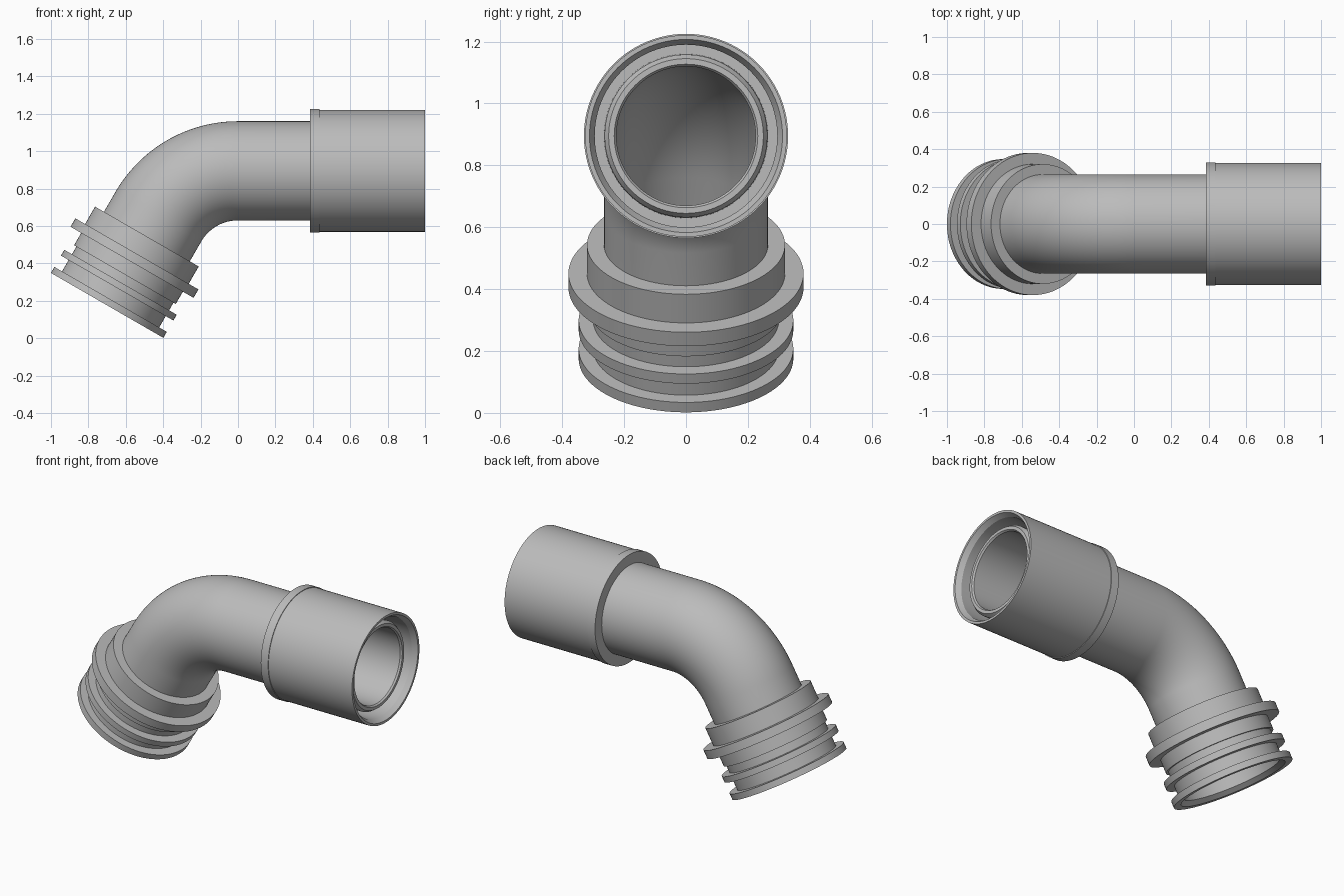
import bpy, bmesh, math
from mathutils import Vector

cube = bpy.data.objects.get("Cube")
if cube:
    bpy.data.objects.remove(cube, do_unlink=True)

SEGMENTS = 96
BEND_STEPS = 28
BEND = math.radians(60)
BEND_RADIUS = 0.492
AXIS_Z = 0.895
LEG = 0.547                            # straight length below the bend
ARC_END = LEG + BEND_RADIUS * BEND     # path length where x = 0
PIPE, BORE = 0.265, 0.225

grey = bpy.data.materials.new("plain grey")
grey.use_nodes = True
colour = (0.5, 0.5, 0.5, 1)
grey.diffuse_color = colour
grey.node_tree.nodes["Principled BSDF"].inputs["Base Color"].default_value = colour


def frame(s):
    """Centre and in-plane normal of the pipe at path length s."""
    on_arc = min(max(s, LEG), ARC_END)
    phi = BEND - (on_arc - LEG) / BEND_RADIUS
    tangent = Vector((math.cos(phi), 0, math.sin(phi)))
    normal = Vector((-math.sin(phi), 0, math.cos(phi)))
    centre = Vector((0, 0, AXIS_Z - BEND_RADIUS)) + normal * BEND_RADIUS
    return centre + tangent * (s - on_arc), normal


def sweep(name, *strips):
    """Skin rings of (path length, radius) into one smooth-shaded object."""
    bm = bmesh.new()
    side = Vector((0, 1, 0))
    for strip in strips:
        rings = []
        for s, r in strip:
            centre, normal = frame(s)
            angles = [math.tau * i / SEGMENTS for i in range(SEGMENTS)]
            rings.append([bm.verts.new(centre + r * (normal * math.cos(a) + side * math.sin(a)))
                          for a in angles])
        for low, high in zip(rings, rings[1:]):
            for i in range(SEGMENTS):
                j = (i + 1) % SEGMENTS
                bm.faces.new((low[i], high[i], high[j], low[j]))
    mesh = bpy.data.meshes.new(name)
    bm.to_mesh(mesh)
    bm.free()
    mesh.materials.append(grey)
    obj = bpy.data.objects.new(name, mesh)
    bpy.context.collection.objects.link(obj)
    bpy.ops.object.select_all(action="DESELECT")
    obj.select_set(True)
    bpy.context.view_layer.objects.active = obj
    bpy.ops.object.shade_smooth_by_angle(angle=math.radians(25))
    return obj


def along_x(points):
    return [(ARC_END + x, r) for x, r in points]


# Ribbed spigot: bore, lip, two seal ribs, wide flange and collar
SPIGOT_BORE_TOP, COLLAR_TOP = 0.40, 0.425
sweep("ribbed_spigot", [
    (SPIGOT_BORE_TOP, BORE), (0.36, 0.28), (0.025, 0.28), (0, 0.305),
    (0, 0.347), (0.037, 0.347), (0.037, 0.30),
    (0.107, 0.30), (0.107, 0.347), (0.143, 0.347), (0.143, 0.30),
    (0.19, 0.30), (0.19, 0.314), (0.266, 0.314),
    (0.266, 0.38), (0.318, 0.38), (0.318, 0.32),
    (COLLAR_TOP, 0.32), (COLLAR_TOP, PIPE)])

# Bent pipe: outer skin and bore
SLEEVE_START = 0.385
sleeve_s = ARC_END + SLEEVE_START
bend = [LEG + (ARC_END - LEG) * i / BEND_STEPS for i in range(BEND_STEPS + 1)]
outer = [(s, PIPE) for s in [COLLAR_TOP, *bend, sleeve_s]]
inner = [(s, BORE) for s in [sleeve_s, *reversed(bend), SPIGOT_BORE_TOP]]
sweep("bent_pipe", outer, inner)

# Sleeve with shoulder band, annular recess and inner pipe end
sweep("socket_sleeve", along_x([
    (SLEEVE_START, PIPE), (SLEEVE_START, 0.33), (0.435, 0.33), (0.435, 0.326),
    (1.0, 0.326), (1.0, 0.312), (0.97, 0.295), (0.75, 0.295),
    (0.75, 0.265), (0.93, 0.263), (0.95, 0.25), (0.95, 0.232),
    (0.94, BORE), (SLEEVE_START, BORE)]))
